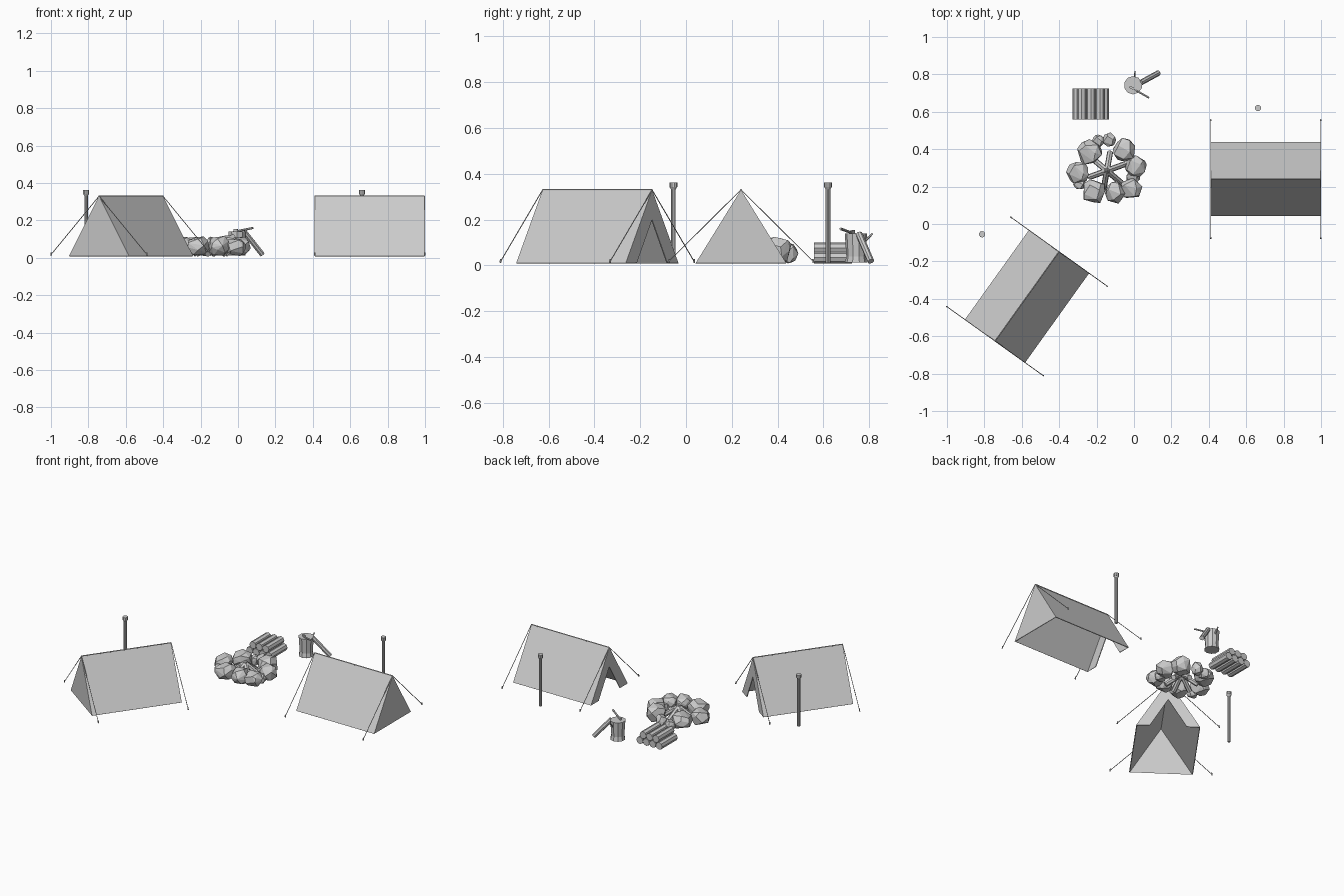
import bpy, bmesh, math, random
from mathutils import Vector, Matrix

if "Cube" in bpy.data.objects:
    bpy.data.objects.remove(bpy.data.objects["Cube"])

random.seed(4)


def finish(name, bm):
    bmesh.ops.recalc_face_normals(bm, faces=bm.faces)
    me = bpy.data.meshes.new(name)
    bm.to_mesh(me)
    bm.free()
    ob = bpy.data.objects.new(name, me)
    bpy.context.collection.objects.link(ob)
    return ob


def rod(bm, a, b, r1, r2=None, n=8):
    a, b = Vector(a), Vector(b)
    d = b - a
    m = Matrix.Translation((a + b) / 2) @ d.to_track_quat('Z', 'Y').to_matrix().to_4x4()
    bmesh.ops.create_cone(bm, cap_ends=True, segments=n, radius1=r1,
                          radius2=r1 if r2 is None else r2, depth=d.length, matrix=m)


def box(bm, centre, size, rot=Matrix.Identity(4)):
    m = Matrix.Translation(centre) @ rot @ Matrix.Diagonal((*size, 1))
    bmesh.ops.create_cube(bm, size=1, matrix=m)


# Tents: open-bottomed ridge shell, door cut in the +x end, guy ropes in both end planes
def tent(name, x, y, angle):
    L, W, H, B = 0.294, 0.198, 0.33, 0.01
    place = Matrix.Translation((x, y, 0)) @ Matrix.Rotation(angle, 4, 'Z')
    bm = bmesh.new()
    v = [bm.verts.new(p) for p in (
        (-L, -W, B), (-L, W, B), (-L, 0, H), (L, -W, B), (L, W, B), (L, 0, H),
        (L, -0.115, B), (L, 0, 0.2), (L, 0.115, B))]
    for f in ((0, 1, 2), (0, 3, 5, 2), (1, 4, 5, 2), (3, 6, 7, 5), (4, 8, 7, 5)):
        bm.faces.new([v[i] for i in f])
    shell = finish(name, bm)
    shell.matrix_world = place
    sol = shell.modifiers.new("thickness", 'SOLIDIFY')
    sol.thickness = 0.005
    bm = bmesh.new()
    rod(bm, (-L, 0, H), (L, 0, H), 0.004, n=6)
    for ex in (-L, L):
        for s in (-1, 1):
            rod(bm, (ex, 0, H), (ex, s * 0.315, 0.018), 0.0022, n=5)
            rod(bm, (ex, s * 0.313, 0.028), (ex, s * 0.317, 0.012), 0.004, n=6)
    finish(name + "_ropes", bm).matrix_world = place


tent("left_tent", -0.572, -0.387, math.radians(54.4))
tent("right_tent", 0.704, 0.24, math.pi)

# Torch posts with a wider head
for name, x, y in (("left_torch", -0.812, -0.055), ("right_torch", 0.663, 0.62)):
    bm = bmesh.new()
    rod(bm, (x, y, 0.01), (x, y, 0.345), 0.010, n=10)
    rod(bm, (x, y, 0.342), (x, y, 0.362), 0.017, n=10)
    rod(bm, (x, y, 0.332), (x, y, 0.343), 0.010, 0.017, n=10)
    finish(name, bm)

# Fire ring stones: faceted hulls of random points
stones = [(-0.238, 0.385, 0.07, .055), (-0.05, 0.395, 0.066, .06), (-0.30, 0.275, 0.06, .055),
          (0.008, 0.31, 0.06, .055), (-0.215, 0.175, 0.067, .055), (-0.10, 0.17, 0.06, .055),
          (-0.015, 0.19, 0.058, .05), (-0.19, 0.445, 0.036, .035), (-0.13, 0.45, 0.038, .045),
          (-0.29, 0.215, 0.035, .035), (-0.005, 0.25, 0.04, .035)]
for i, (x, y, r, h) in enumerate(stones):
    bm = bmesh.new()
    for k in range(22):
        z = 1 - 2 * (k + 0.5) / 22
        a = k * 2.4 + random.uniform(-.4, .4)
        q = math.sqrt(1 - z * z) ** 0.6
        s = random.uniform(0.88, 1.08)
        bm.verts.new((x + r * q * s * math.cos(a), y + r * q * s * math.sin(a),
                      0.008 + h + h * z * random.uniform(0.9, 1.03)))
    hull = bmesh.ops.convex_hull(bm, input=bm.verts)
    bmesh.ops.delete(bm, geom=list({g for g in hull["geom_interior"] + hull["geom_unused"]
                                   if isinstance(g, bmesh.types.BMVert)}), context='VERTS')
    finish("ring_stone_%d" % i, bm)

# Firewood inside the ring, leaning inward
bm = bmesh.new()
for k in range(6):
    a = math.radians(20 + 60 * k)
    c, s = math.cos(a), math.sin(a)
    rod(bm, (-0.145 + 0.10 * c, 0.285 + 0.10 * s, 0.02),
        (-0.145 - 0.01 * c, 0.285 - 0.01 * s, 0.10), 0.016, n=7)
finish("fire_logs", bm)

# Log pile: four below, three nested on top
bm = bmesh.new()
for row, n in enumerate((4, 3)):
    for k in range(n):
        x = -0.231 + (k - (n - 1) / 2) * 0.0485
        z = 0.034 + row * 0.042
        rod(bm, (x, 0.558, z), (x, 0.725, z), 0.0245, n=8)
finish("log_pile", bm)

# Chopping stump
bm = bmesh.new()
rod(bm, (-0.005, 0.742, 0.012), (-0.005, 0.742, 0.04), 0.048, 0.042, n=10)
rod(bm, (-0.005, 0.742, 0.04), (-0.005, 0.742, 0.14), 0.042, 0.049, n=10)
finish("stump", bm)

# Leaning log and twig
bm = bmesh.new()
rod(bm, (0.035, 0.755, 0.138), (0.13, 0.807, 0.018), 0.015, n=8)
finish("leaning_log", bm)
bm = bmesh.new()
rod(bm, (0.002, 0.775, 0.10), (0.006, 0.815, 0.14), 0.006, 0.004, n=6)
finish("twig", bm)

# Axe stuck in the stump
bm = bmesh.new()
rod(bm, (-0.025, 0.735, 0.138), (0.08, 0.675, 0.16), 0.006, n=6)
box(bm, (-0.012, 0.728, 0.134), (0.022, 0.012, 0.04), Matrix.Rotation(-0.52, 4, 'Z'))
finish("axe", bm)
